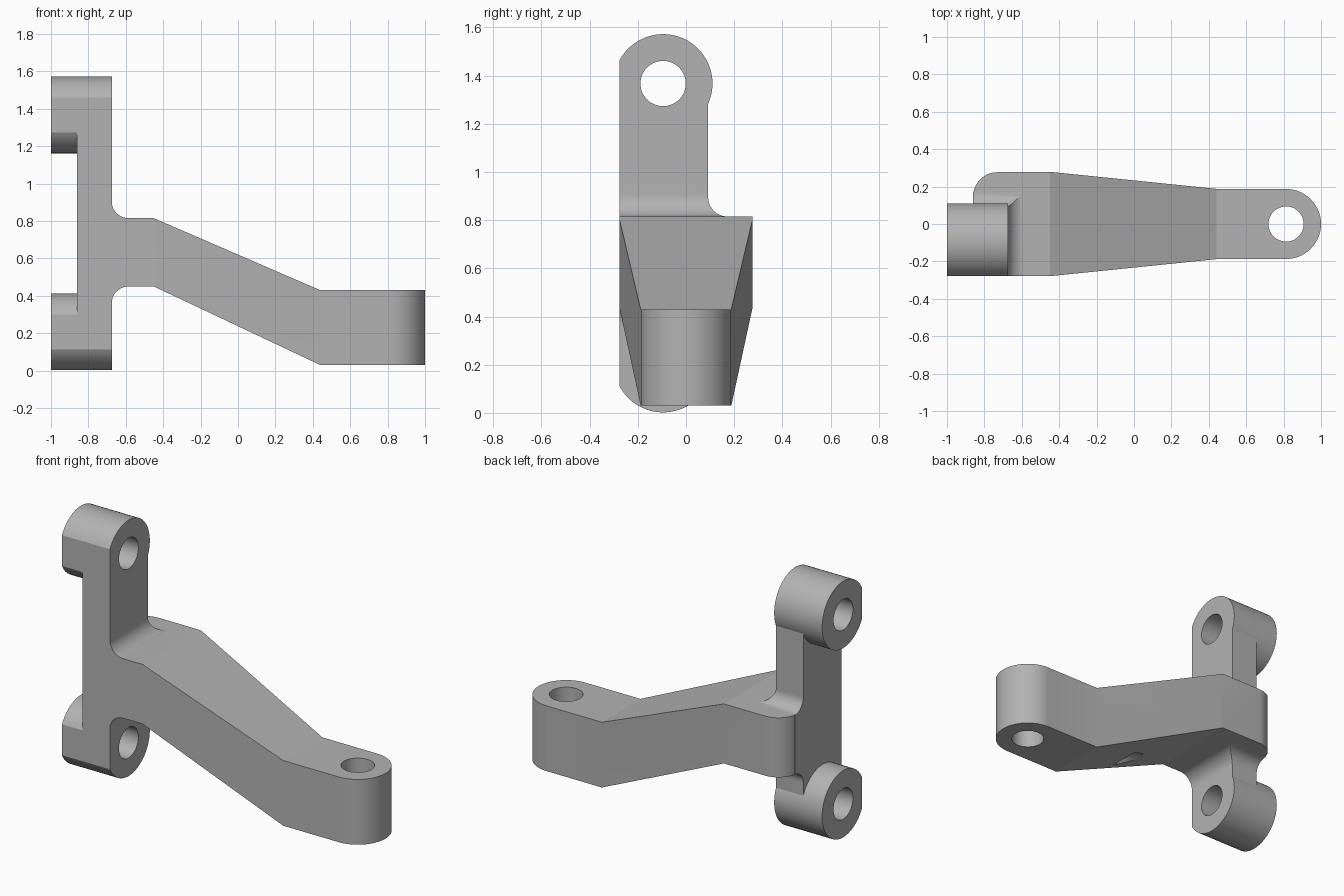
import bpy
import bmesh
from math import acos, cos, pi, radians, sin

cube = bpy.data.objects.get("Cube")
if cube:
    bpy.data.objects.remove(cube, do_unlink=True)

grey = bpy.data.materials.new("cast grey")
grey.use_nodes = True
grey.diffuse_color = (0.45, 0.45, 0.45, 1)
grey.node_tree.nodes["Principled BSDF"].inputs["Base Color"].default_value = (0.45, 0.45, 0.45, 1)

FRONT = -0.277                    # flat front plane
BACK = 0.092                      # rear side of the upright
LEFT, RIGHT = -0.86, -0.675       # upright thickness
ARM_LOW, ARM_TOP = 0.45, 0.815    # arm root
BOSS_Y, BOSS_R, HOLE_R = -0.095, 0.205, 0.094
BOSS_Z = (0.207, 1.367)


def arc(cx, cy, r, start, end, n=16):
    """Points along an arc, angles in degrees."""
    angles = [radians(start + (end - start) * i / n) for i in range(n + 1)]
    return [(cx + r * cos(a), cy + r * sin(a)) for a in angles]


def prism(name, points, axis, lo, hi):
    """Extrude a closed profile along one axis."""
    place = {"x": lambda p, d: (d, p[0], p[1]),
             "y": lambda p, d: (p[0], d, p[1]),
             "z": lambda p, d: (p[0], p[1], d)}[axis]
    bm = bmesh.new()
    low = [bm.verts.new(place(p, lo)) for p in points]
    high = [bm.verts.new(place(p, hi)) for p in points]
    bm.faces.new(low)
    bm.faces.new(high)
    for i in range(len(points)):
        j = (i + 1) % len(points)
        bm.faces.new((low[i], low[j], high[j], high[i]))
    bmesh.ops.recalc_face_normals(bm, faces=bm.faces)
    mesh = bpy.data.meshes.new(name)
    bm.to_mesh(mesh)
    bm.free()
    mesh.materials.append(grey)
    obj = bpy.data.objects.new(name, mesh)
    bpy.context.collection.objects.link(obj)
    return obj


def combine(target, other, operation):
    """Apply a boolean and discard the second part."""
    mod = target.modifiers.new("combine", "BOOLEAN")
    mod.operation = operation
    mod.solver = "EXACT"
    mod.object = other
    bpy.context.view_layer.objects.active = target
    bpy.ops.object.modifier_apply(modifier=mod.name)
    bpy.data.objects.remove(other, do_unlink=True)


def upright_outline(near, far, r):
    """Upright with a fillet above and below the arm on its far side."""
    return ([(near, BOSS_Z[0]), (far, BOSS_Z[0])]
            + arc(far + r, ARM_LOW - r, r, 180, 90)
            + arc(far + r, ARM_TOP + r, r, 270, 180)
            + [(far, BOSS_Z[1]), (near, BOSS_Z[1])])


# Arm: stepped side profile cut to a tapered plan with a round tip
bracket = prism("bracket", [
    (LEFT, ARM_LOW), (-0.45, ARM_LOW), (0.44, 0.03), (1.1, 0.03),
    (1.1, 0.43), (0.44, 0.43), (-0.45, ARM_TOP), (LEFT, ARM_TOP)], "y", -0.5, 0.5)
plan = ([(LEFT, FRONT), (-0.43, FRONT), (0.45, -0.187)]
        + arc(0.813, 0, 0.187, -90, 90, 40)
        + [(0.45, 0.187), (-0.43, -FRONT)]
        + arc(LEFT + 0.13, -FRONT - 0.13, 0.13, 90, 180))
combine(bracket, prism("arm_plan", plan, "z", -0.2, 1.2), "INTERSECT")

# Upright: filleted on its right and rear sides, mitred at the corner
upright = prism("upright", upright_outline(LEFT, RIGHT, 0.09), "y", -0.5, 0.5)
combine(upright, prism("upright_side", upright_outline(FRONT, BACK, 0.08), "x", -1.2, 0), "INTERSECT")
combine(bracket, upright, "UNION")

# Mounting bosses: round lugs with a flat front
flat = 180 - acos((BOSS_Y - FRONT) / BOSS_R) * 180 / pi
for z in BOSS_Z:
    outline = arc(BOSS_Y, z, BOSS_R, -flat, flat, 56)
    combine(bracket, prism("boss", outline, "x", -1, RIGHT), "UNION")

# Bolt holes through the bosses and the arm tip
for z in BOSS_Z:
    hole = arc(BOSS_Y, z, HOLE_R, 0, 360, 48)[:-1]
    combine(bracket, prism("boss_hole", hole, "x", -1.2, 0), "DIFFERENCE")
tip_hole = arc(0.813, 0, HOLE_R, 0, 360, 48)[:-1]
combine(bracket, prism("tip_hole", tip_hole, "z", -0.2, 1.2), "DIFFERENCE")

# Smooth curved surfaces, crisp edges
bpy.ops.object.select_all(action="DESELECT")
bracket.select_set(True)
bpy.context.view_layer.objects.active = bracket
bpy.ops.object.shade_smooth_by_angle(angle=radians(20))
bracket.modifiers.new("even_shading", "WEIGHTED_NORMAL").keep_sharp = True
